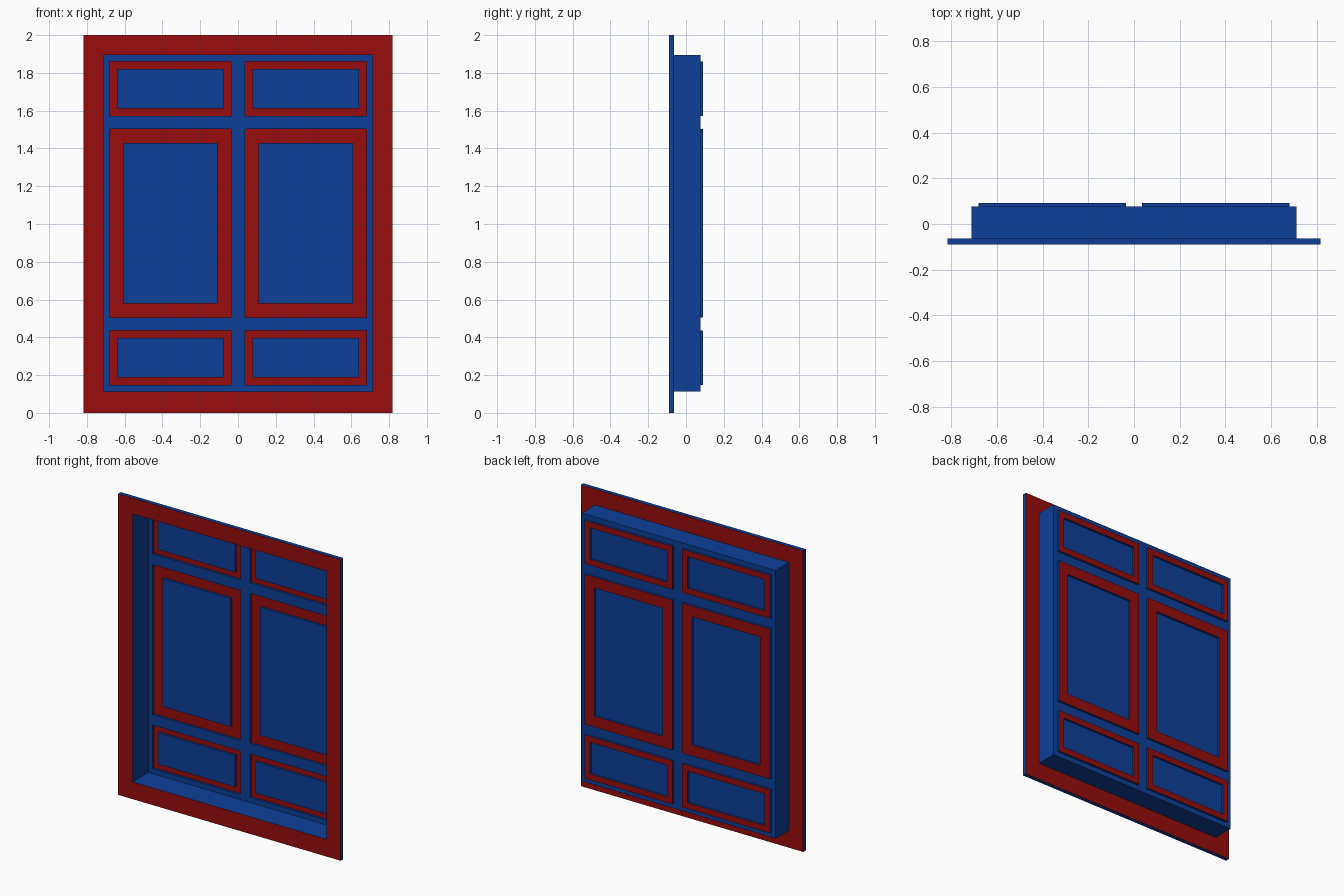
import bpy, bmesh

if "Cube" in bpy.data.objects:
    bpy.data.objects.remove(bpy.data.objects["Cube"])


def material(name, rgb):
    m = bpy.data.materials.new(name)
    m.diffuse_color = (*rgb, 1)
    m.use_nodes = True
    m.node_tree.nodes["Principled BSDF"].inputs["Base Color"].default_value = m.diffuse_color
    return m


BLUE = material("blue_paint", (0.004, 0.05, 0.32))
RED = material("red_paint", (0.32, 0.004, 0.004))

FRONT, CASING_BACK, SHEET, RAISED = -0.09, -0.063, 0.077, 0.091
OUTER = (-0.817, 0.817, 0.0, 2.0)
OPENING = (-0.712, 0.712, 0.114, 1.894)


def corners(rect, y):
    x0, x1, z0, z1 = rect
    return [(x0, y, z0), (x1, y, z0), (x1, y, z1), (x0, y, z1)]


def add_face(bm, pts, mat, flip):
    f = bm.faces.new([bm.verts.new(p) for p in (pts[::-1] if flip else pts)])
    f.material_index = mat


def add_loft(bm, loops, mats, flip):
    """Bridge successive rectangles (rect, y) with quads."""
    for a, b, mat in zip(loops, loops[1:], mats):
        a, b = corners(*a), corners(*b)
        for i in range(4):
            j = (i + 1) % 4
            add_face(bm, [a[i], a[j], b[j], b[i]], mat, flip)


def finish(bm, name):
    bmesh.ops.remove_doubles(bm, verts=bm.verts, dist=1e-5)
    me = bpy.data.meshes.new(name)
    bm.to_mesh(me)
    bm.free()
    me.materials.append(BLUE)
    me.materials.append(RED)
    bpy.context.collection.objects.link(bpy.data.objects.new(name, me))


# Flat casing around the opening: red faces, blue edges
bm = bmesh.new()
add_loft(bm, [(OUTER, FRONT), (OPENING, FRONT), (OPENING, CASING_BACK),
              (OUTER, CASING_BACK), (OUTER, FRONT)], [1, 0, 1, 0], False)
finish(bm, "casing")

# Deep reveal behind the casing
bm = bmesh.new()
add_loft(bm, [(OPENING, CASING_BACK), (OPENING, SHEET)], [0], True)
finish(bm, "jamb")

# Thin sheet with six panel openings (odd cells of the grid)
xs = [-0.712, -0.681, -0.036, 0.036, 0.681, 0.712]
zs = [0.114, 0.147, 0.436, 0.506, 1.502, 1.572, 1.86, 1.894]
borders = {1: 0.04, 3: 0.072, 5: 0.04}
grid = bmesh.new()
for i in range(len(xs) - 1):
    for k in range(len(zs) - 1):
        cell = (xs[i], xs[i + 1], zs[k], zs[k + 1])
        if not (i % 2 and k % 2):
            add_face(grid, corners(cell, SHEET), 0, True)
            continue
        # Embossed panel: red border pushed backwards, centre level with sheet
        w = borders[k]
        inner = (cell[0] + w, cell[1] - w, cell[2] + w, cell[3] - w)
        bm = bmesh.new()
        add_loft(bm, [(cell, SHEET), (cell, RAISED), (inner, RAISED),
                      (inner, SHEET)], [0, 1, 0], True)
        add_face(bm, corners(inner, SHEET), 0, True)
        row = {1: "lower", 3: "middle", 5: "upper"}[k]
        finish(bm, f"{row}_panel_{'left' if i == 1 else 'right'}")
finish(grid, "panel_rails")
